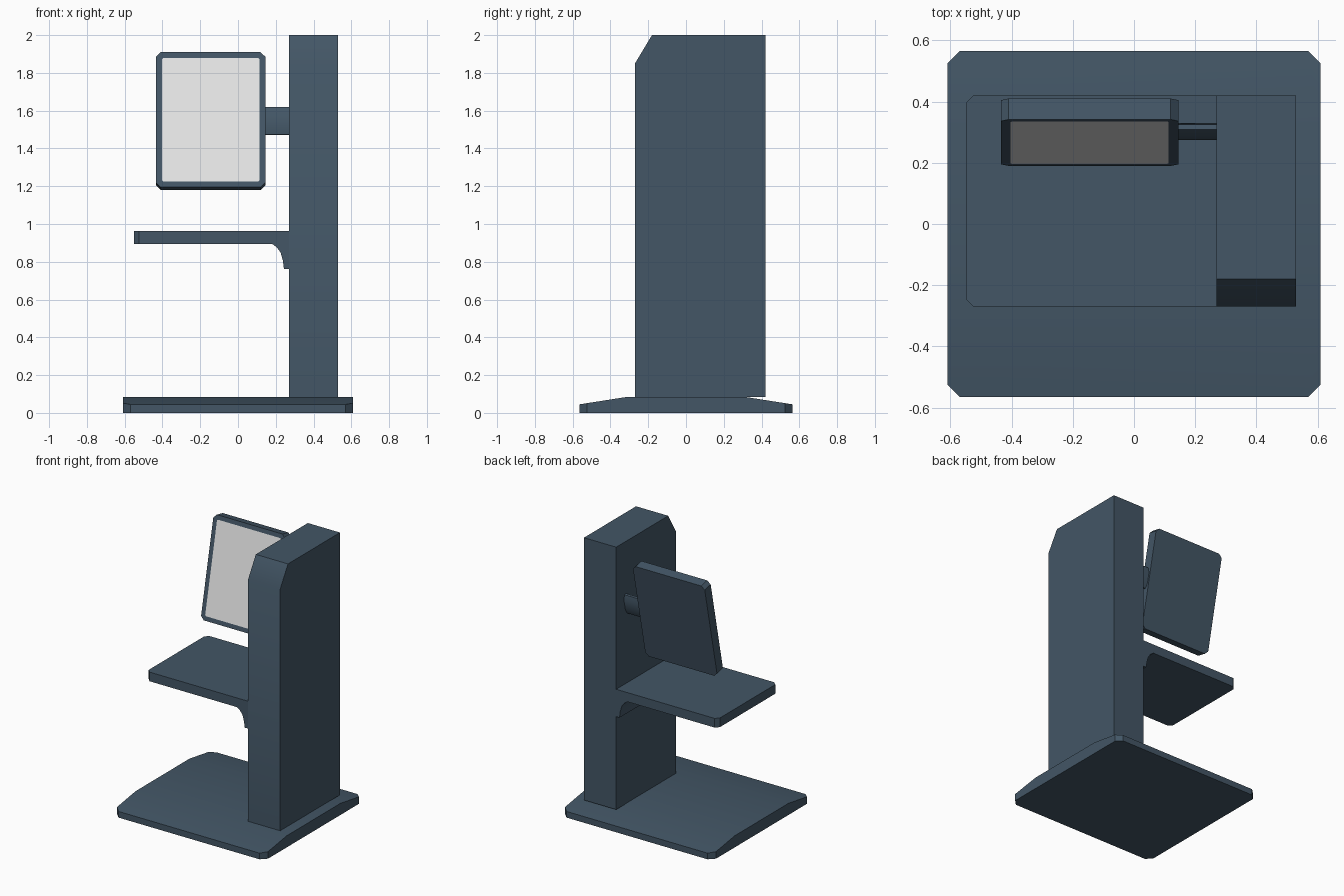
import bpy, bmesh
from math import radians
from mathutils import Matrix, Vector

cube = bpy.data.objects.get("Cube")
if cube:
    bpy.data.objects.remove(cube, do_unlink=True)


def material(name, rgb):
    m = bpy.data.materials.new(name)
    m.use_nodes = True
    m.diffuse_color = (*rgb, 1)
    m.node_tree.nodes["Principled BSDF"].inputs["Base Color"].default_value = (*rgb, 1)
    return m


SLATE = material("slate_blue", (0.056, 0.093, 0.132))
SCREEN = material("light_grey_screen", (0.8, 0.8, 0.8))


def prism(profile, axis, lo, hi):
    """Extrude a 2D outline along x (outline is y,z) or along y (outline is x,z)."""
    bm = bmesh.new()
    place = (lambda p, d: (d, p[0], p[1])) if axis == "x" else (lambda p, d: (p[0], d, p[1]))
    rings = [[bm.verts.new(place(p, d)) for p in profile] for d in (lo, hi)]
    for ring in rings:
        bm.faces.new(ring)
    n = len(profile)
    for i in range(n):
        j = (i + 1) % n
        bm.faces.new((rings[0][i], rings[0][j], rings[1][j], rings[1][i]))
    bmesh.ops.recalc_face_normals(bm, faces=bm.faces)
    return bm


def rect(a0, a1, b0, b1):
    return [(a0, b0), (a1, b0), (a1, b1), (a0, b1)]


def chamfer(bm, size, direction, keep=lambda p: True):
    """Cut the corner edges that run along a direction."""
    d = Vector(direction)
    edges = []
    for e in bm.edges:
        a, b = e.verts
        if abs((b.co - a.co).normalized().dot(d)) > 0.99 and keep((a.co + b.co) / 2):
            edges.append(e)
    bmesh.ops.bevel(bm, geom=edges, offset=size, segments=1, affect="EDGES")


def finish(name, bm, matrix=None):
    if matrix:
        bm.transform(matrix)
    bmesh.ops.recalc_face_normals(bm, faces=bm.faces)
    me = bpy.data.meshes.new(name)
    bm.to_mesh(me)
    bm.free()
    me.materials.append(SLATE)
    me.materials.append(SCREEN)
    ob = bpy.data.objects.new(name, me)
    bpy.context.collection.objects.link(ob)
    bpy.ops.object.select_all(action="DESELECT")
    ob.select_set(True)
    bpy.context.view_layer.objects.active = ob
    bpy.ops.object.shade_smooth_by_angle(angle=radians(35))
    return ob


# Base plate, sloping to the front and back
base = prism([(-0.565, 0), (0.565, 0), (0.565, 0.045), (0.31, 0.085),
              (-0.31, 0.085), (-0.565, 0.045)], "x", -0.61, 0.61)
chamfer(base, 0.04, (0, 0, 1))
finish("base_plate", base)

# Tall column with a sloped front top edge
column = prism([(-0.27, 0.083), (0.42, 0.083), (0.42, 2), (-0.18, 2), (-0.27, 1.85)],
               "x", 0.27, 0.53)
finish("column", column)

# Shelf with cut outer corners
shelf = prism(rect(-0.55, 0.27, 0.895, 0.962), "y", -0.27, 0.42)
chamfer(shelf, 0.025, (0, 0, 1), lambda p: p.x < 0)
finish("shelf", shelf)

# Curved support under the shelf
support = prism([(0.27, 0.895), (0.18, 0.895), (0.205, 0.877), (0.225, 0.85),
                 (0.238, 0.805), (0.243, 0.762), (0.27, 0.762)], "y", -0.27, 0.42)
finish("shelf_support", support)

# Tilted monitor: the inset front face is the screen
tilt = Matrix.Translation((-0.145, 0.3, 1.545)) @ Matrix.Rotation(radians(-12), 4, "X")
monitor = prism(rect(-0.29, 0.29, -0.365, 0.365), "y", -0.035, 0.035)
chamfer(monitor, 0.025, (0, 1, 0))
monitor.normal_update()
front = min(monitor.faces, key=lambda f: f.normal.y)
bmesh.ops.inset_individual(monitor, faces=[front], thickness=0.034)
front.material_index = 1
finish("monitor", monitor, tilt)

# Monitor arm, with the same tilt
arm_tilt = Matrix.Translation((0, 0.302, 1.545)) @ Matrix.Rotation(radians(-12), 4, "X")
w, h = 0.021, 0.075
arm = prism([(-w, -0.035), (-0.008, -h), (0.008, -h), (w, -0.035),
             (w, 0.035), (0.008, h), (-0.008, h), (-w, 0.035)], "x", 0.14, 0.27)
finish("monitor_arm", arm, arm_tilt)
